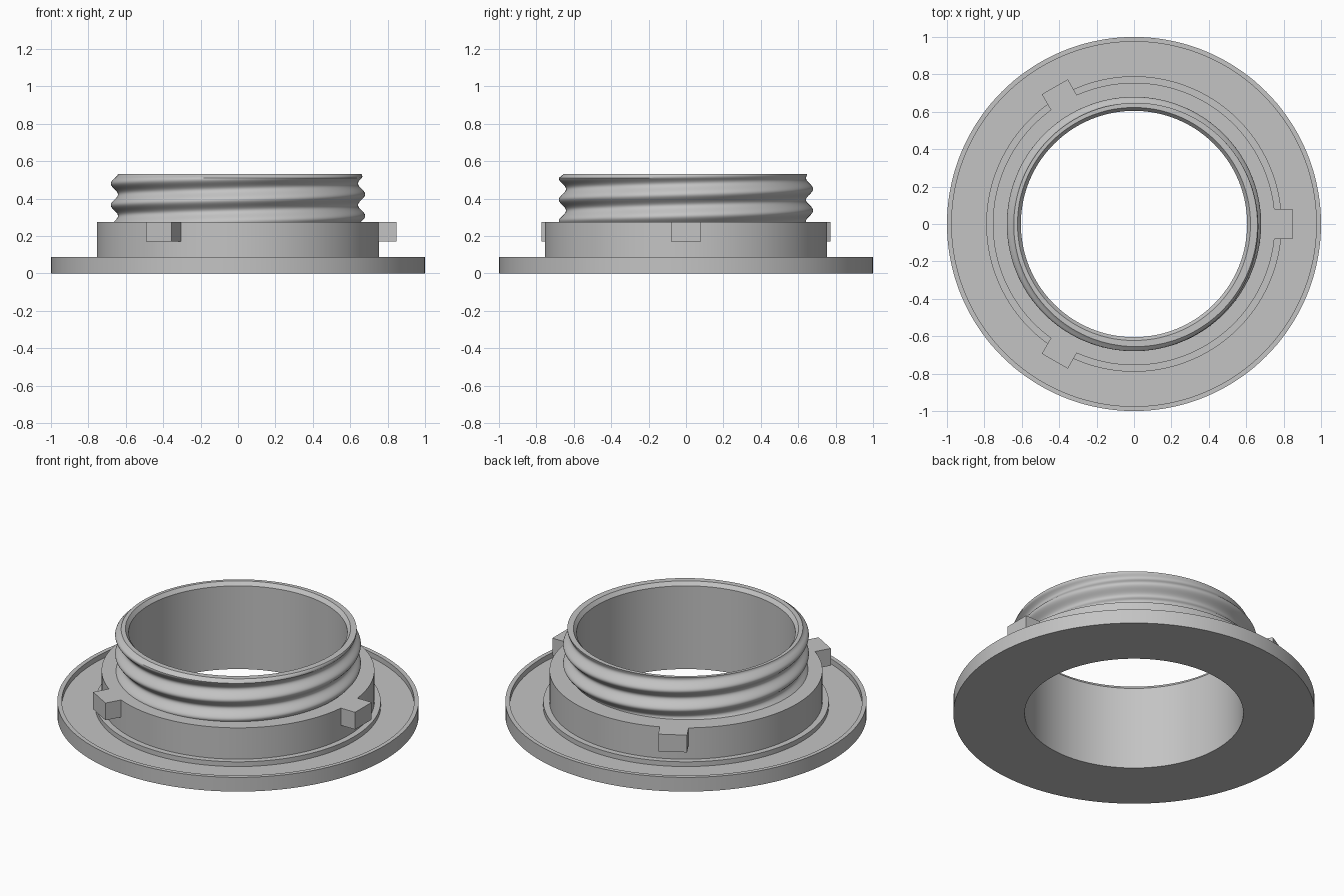
import bpy
import bmesh
from math import cos, sin, pi, tau, radians
from mathutils import Matrix, Vector

cube = bpy.data.objects.get("Cube")
if cube:
    bpy.data.objects.remove(cube, do_unlink=True)

SEGMENTS = 144
BORE, COLLAR = 0.605, 0.755
RIM_TOP, COLLAR_TOP, TOP = 0.087, 0.275, 0.53
PITCH, ROOT, CREST = 0.115, 0.642, 0.68

grey = bpy.data.materials.new("plain grey")
grey.use_nodes = True
grey.diffuse_color = (0.55, 0.55, 0.55, 1)
grey.node_tree.nodes["Principled BSDF"].inputs["Base Color"].default_value = grey.diffuse_color


def finish(name, bm, smooth=True):
    mesh = bpy.data.meshes.new(name)
    bm.to_mesh(mesh)
    bm.free()
    obj = bpy.data.objects.new(name, mesh)
    bpy.context.collection.objects.link(obj)
    mesh.materials.append(grey)
    if smooth:
        bpy.ops.object.select_all(action="DESELECT")
        obj.select_set(True)
        bpy.context.view_layer.objects.active = obj
        bpy.ops.object.shade_smooth_by_angle(angle=radians(35))
    return obj


def lathe(name, profile):
    """Revolve (radius, z) points; a radius may be a function of angle and z."""
    bm = bmesh.new()
    rings = []
    for radius, z in profile:
        ring = []
        for i in range(SEGMENTS):
            a = tau * i / SEGMENTS
            r = radius(a, z) if callable(radius) else radius
            ring.append(bm.verts.new((r * cos(a), r * sin(a), z)))
        rings.append(ring)
    for low, high in zip(rings, rings[1:]):
        for i in range(SEGMENTS):
            j = (i + 1) % SEGMENTS
            bm.faces.new((low[i], low[j], high[j], high[i]))
    return finish(name, bm)


def thread_radius(angle, z):
    """Rounded single-start helix that fades towards the mouth."""
    phase = tau * (z - 0.365) / PITCH - (angle - pi)
    fade = min(1, (0.55 - z) / 0.04)
    return ROOT + (CREST - ROOT) * fade * (0.5 + 0.5 * cos(phase))


# Flange with a raised lip, sunken floor and a step around the collar
lathe("flange", [(BORE, 0), (1, 0), (1, RIM_TOP), (0.975, RIM_TOP),
                 (0.975, 0.055), (0.79, 0.055), (0.79, RIM_TOP - 0.003),
                 (COLLAR, RIM_TOP - 0.003)])

# Plain collar
lathe("collar", [(COLLAR, RIM_TOP - 0.003), (COLLAR, COLLAR_TOP),
                 (ROOT - 0.01, COLLAR_TOP)])

# Threaded neck with a flat mouth
STEPS = 52
heights = [COLLAR_TOP + (TOP - COLLAR_TOP) * i / STEPS for i in range(STEPS + 1)]
lathe("threaded_neck", [(thread_radius, z) for z in heights] + [(0.623, TOP)])

# Bore with a chamfered mouth
lathe("bore", [(0.623, TOP), (BORE, 0.508), (BORE, 0)])

# Three locking tabs around the collar
for n in range(3):
    bm = bmesh.new()
    bmesh.ops.create_cube(bm, size=1)
    bmesh.ops.scale(bm, vec=Vector((0.1, 0.16, 0.105)), verts=bm.verts)
    bmesh.ops.translate(bm, vec=Vector((0.797, 0, COLLAR_TOP - 0.0525)), verts=bm.verts)
    bmesh.ops.rotate(bm, cent=Vector(), matrix=Matrix.Rotation(n * tau / 3, 3, "Z"),
                     verts=bm.verts)
    finish(f"locking_tab_{n + 1}", bm, smooth=False)
